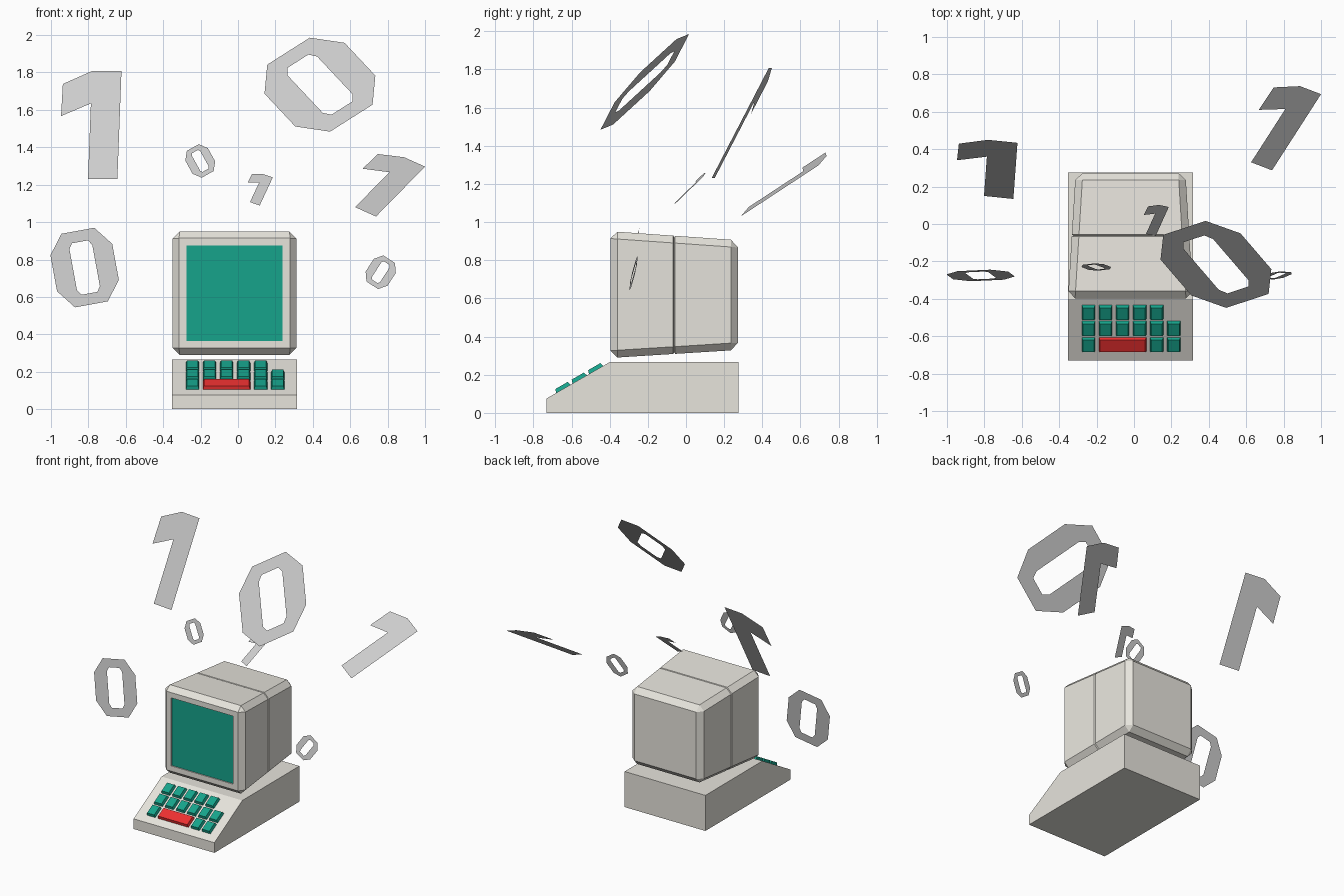
import bpy, bmesh, math
from mathutils import Vector, Matrix

if "Cube" in bpy.data.objects:
    bpy.data.objects.remove(bpy.data.objects["Cube"])


def material(name, rgb):
    m = bpy.data.materials.new(name)
    m.diffuse_color = (*rgb, 1)
    m.use_nodes = True
    m.node_tree.nodes["Principled BSDF"].inputs["Base Color"].default_value = m.diffuse_color
    return m


BEIGE = material("beige_plastic", (0.80, 0.78, 0.72))
TEAL = material("teal", (0.008, 0.37, 0.26))
RED = material("red", (0.85, 0.03, 0.03))


def add_object(name, bm, *mats, fix=True):
    if fix:
        bmesh.ops.recalc_face_normals(bm, faces=bm.faces)
    me = bpy.data.meshes.new(name)
    bm.to_mesh(me)
    bm.free()
    for m in mats:
        me.materials.append(m)
    ob = bpy.data.objects.new(name, me)
    bpy.context.collection.objects.link(ob)
    return ob


# Base: wedge-fronted profile extruded across x
X0, X1 = -0.353, 0.316
profile = [(-0.73, 0), (0.275, 0), (0.275, 0.266), (-0.40, 0.266), (-0.73, 0.076)]
bm = bmesh.new()
face = bm.faces.new([bm.verts.new((X0, y, z)) for y, z in profile])
ext = bmesh.ops.extrude_face_region(bm, geom=[face])["geom"]
bmesh.ops.translate(bm, vec=(X1 - X0, 0, 0),
                    verts=[g for g in ext if isinstance(g, bmesh.types.BMVert)])
add_object("keyboard_base", bm, BEIGE)

# Monitor: box tapering to the back, chamfered, with a fine seam round the middle
YF, YB, YM = -0.397, 0.273, -0.062
bm = bmesh.new()
bmesh.ops.create_cube(bm, size=1)
for v in bm.verts:
    back = v.co.y > 0
    xs = (-0.312, 0.275) if back else (X0, X1)
    zs = (0.33, 0.905) if back else (0.288, 0.952)
    v.co = (xs[v.co.x > 0], YB if back else YF, zs[v.co.z > 0])
bmesh.ops.bevel(bm, geom=bm.edges[:], offset=0.038, segments=1, affect='EDGES')
for dy in (-0.005, 0, 0.005):
    bmesh.ops.bisect_plane(bm, geom=bm.verts[:] + bm.edges[:] + bm.faces[:],
                           plane_co=(0, YM + dy, 0), plane_no=(0, 1, 0))
mid = Vector((-0.018, YM, 0.62))
for v in bm.verts:
    if abs(v.co.y - YM) < 0.002:
        v.co = mid + (v.co - mid) * 0.97

# Screen: front face inset and slightly recessed
front = min(bm.faces, key=lambda f: f.calc_center_median().y)
bmesh.ops.inset_individual(bm, faces=[front], thickness=0.056)
screen = bmesh.ops.extrude_discrete_faces(bm, faces=[front])["faces"][0]
bmesh.ops.translate(bm, vec=(0, 0.008, 0), verts=screen.verts)
screen.material_index = 1
add_object("monitor", bm, BEIGE, TEAL)

# Keys: tapered blocks lying on the slope
slope = math.atan2(0.19, 0.33)


def key(name, x0, x1, y, mat):
    w, d, h = x1 - x0, 0.086, 0.02
    bm = bmesh.new()
    bmesh.ops.create_cube(bm, size=1)
    for v in bm.verts:
        inset = 0.006 if v.co.z > 0 else 0
        v.co = (math.copysign(w / 2 - inset, v.co.x),
                math.copysign(d / 2 - inset, v.co.y), h if v.co.z > 0 else 0)
    z = 0.076 + (y + 0.73) * 0.19 / 0.33
    bm.transform(Matrix.Translation(((x0 + x1) / 2, y, z)) @ Matrix.Rotation(slope, 4, 'X'))
    add_object(name, bm, mat)


def column(c):
    return -0.279 + c * 0.0912, -0.208 + c * 0.0912


rows = [(-0.471, range(5)), (-0.557, range(6)), (-0.643, (0, 4, 5))]
for r, (y, cols) in enumerate(rows):
    for c in cols:
        key(f"key_{r}_{c}", *column(c), y, TEAL)
key("space_bar", column(1)[0], column(3)[1], -0.643, RED)


# Floating zeros: flat eight-sided rings; plane given by slopes dy/dx and dy/dz
def zero(name, centre, u, v, a, b):
    def lift(p):
        return Vector((p[0], a * p[0] + b * p[1], p[1]))
    U, V, C = lift(u), lift(v), Vector(centre)

    def ring(u1, v1, u2, v2):
        pts = [(u1, -v1), (u1, v1), (u2, v2), (-u2, v2)]
        pts += [(-p, -q) for p, q in pts]
        return [bm.verts.new(C + U * p + V * q) for p, q in pts]
    bm = bmesh.new()
    outer = ring(1, 0.49, 0.53, 1)
    inner = ring(0.37, 0.56, 0.26, 0.70)
    for i in range(8):
        j = (i + 1) % 8
        bm.faces.new((outer[i], outer[j], inner[j], inner[i]))
    add_object(name, bm, fix=False)


def tilted(length, degrees):
    s, c = math.sin(math.radians(degrees)), math.cos(math.radians(degrees))
    return (0.84 * length * c, 0.84 * length * s), (-length * s, length * c)


zero("zero_large", (0.438, -0.216, 1.735), (0.214, 0.136), (-0.168, 0.179), -0.229, 0.876)
zero("zero_left", (-0.82, -0.275, 0.757), *tilted(0.2, 10.4), 0.02, 0.14)
zero("zero_small_top", (-0.202, -0.23, 1.327), *tilted(0.082, 29), 0.0, 0.22)
zero("zero_small_right", (0.763, -0.275, 0.732), *tilted(0.083, -33), 0.1, 0.22)


# Floating ones: flat outline from stem corner, stem width and stem height vectors
def one(name, corner, width, height):
    C, U, V = Vector(corner), Vector(width), Vector(height)
    outline = [(0, 0), (1, 0), (1, 1), (0, 1), (-0.98, 0.88), (-1, 0.583), (0, 0.70)]
    bm = bmesh.new()
    bm.faces.new([bm.verts.new(C + U * p + V * q) for p, q in outline])
    add_object(name, bm, fix=False)


one("one_left", (-0.802, 0.15, 1.23), (0.157, -0.016, 0), (0.022, 0.30, 0.578))
one("one_right", (0.626, 0.33, 1.08), (0.112, -0.043, -0.05), (0.262, 0.407, 0.267))
one("one_small", (0.064, -0.053, 1.107), (0.052, -0.011, -0.018), (0.07, 0.155, 0.15))
